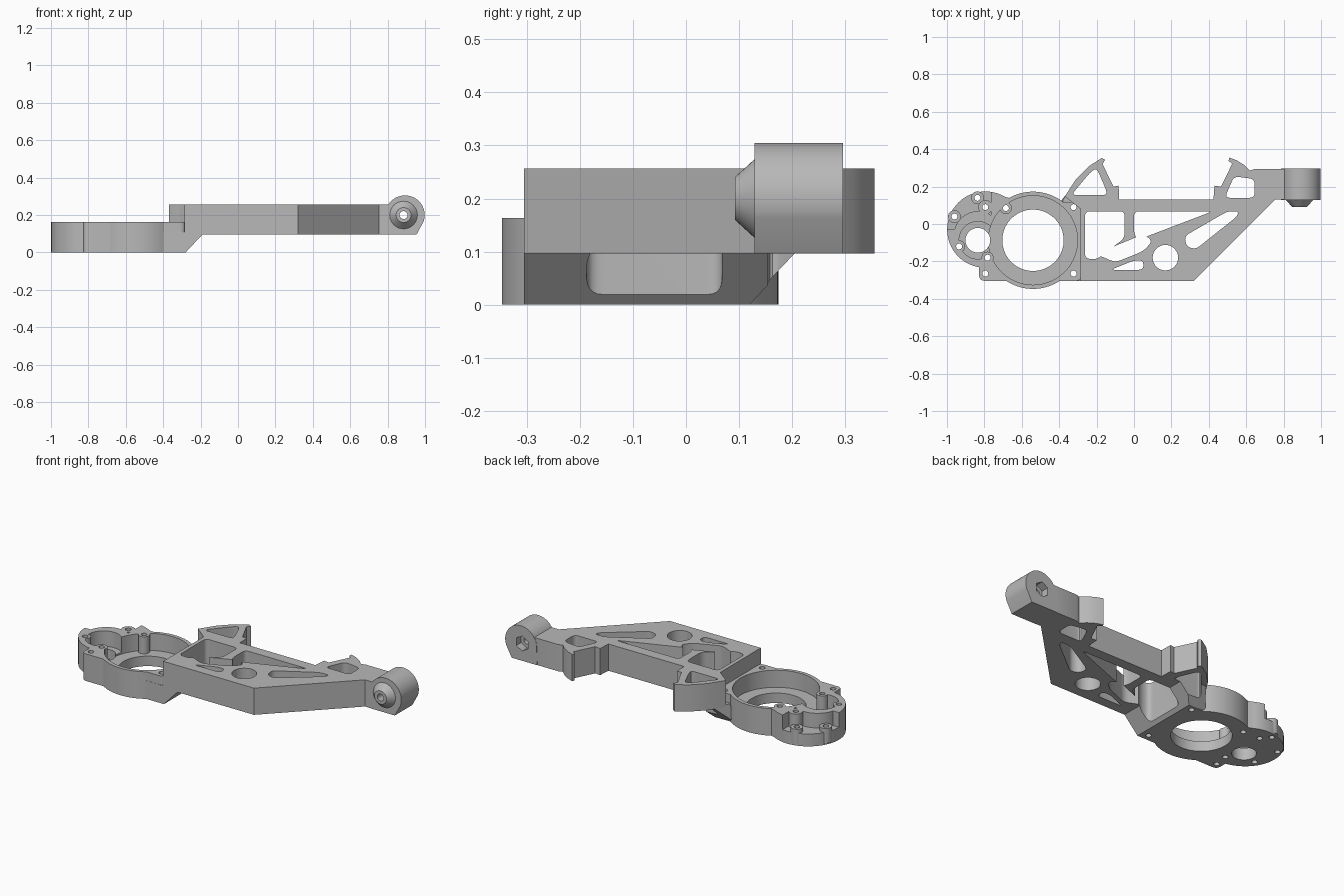
import bpy
import bmesh
from math import sin, cos, pi, radians
from mathutils import Vector, Matrix

cube = bpy.data.objects.get("Cube")
if cube:
    bpy.data.objects.remove(cube, do_unlink=True)

ARM_LOW, ARM_TOP, CASE_TOP = 0.096, 0.257, 0.163
RING = (-0.54, -0.087)
HUB = (-0.835, -0.087)
LOBE = (-0.795, -0.03)

grey = bpy.data.materials.new("light grey metal")
grey.use_nodes = True
colour = (0.48, 0.48, 0.48, 1)
grey.diffuse_color = colour
grey.node_tree.nodes["Principled BSDF"].inputs["Base Color"].default_value = colour


def finish(name, bm):
    bmesh.ops.recalc_face_normals(bm, faces=bm.faces)
    mesh = bpy.data.meshes.new(name)
    bm.to_mesh(mesh)
    bm.free()
    mesh.materials.append(grey)
    obj = bpy.data.objects.new(name, mesh)
    bpy.context.collection.objects.link(obj)
    return obj


def rounded(points, r):
    """Replace every corner with a short curve."""
    out = []
    pts = [Vector(p) for p in points]
    for i, p in enumerate(pts):
        a, b = pts[i - 1] - p, pts[(i + 1) % len(pts)] - p
        s = p + a.normalized() * min(r, a.length * 0.45)
        e = p + b.normalized() * min(r, b.length * 0.45)
        for k in range(6):
            t = k / 5
            out.append(s * (1 - t) ** 2 + p * 2 * t * (1 - t) + e * t * t)
    return out


def prism(name, points, z0, z1, r=0):
    if r:
        points = rounded(points, r)
    bm = bmesh.new()
    base = bm.faces.new([bm.verts.new((p[0], p[1], z0)) for p in points])
    up = bmesh.ops.extrude_face_region(bm, geom=[base])["geom"]
    bmesh.ops.translate(bm, vec=(0, 0, z1 - z0),
                        verts=[v for v in up if isinstance(v, bmesh.types.BMVert)])
    return finish(name, bm)


def disc(name, c, r, z0, z1, n=64):
    return prism(name, [(c[0] + r * cos(2 * pi * i / n), c[1] + r * sin(2 * pi * i / n))
                        for i in range(n)], z0, z1)


def cone_y(name, x, z, y0, y1, r0, r1, n=40):
    bm = bmesh.new()
    place = Matrix.Translation((x, (y0 + y1) / 2, z)) @ Matrix.Rotation(-pi / 2, 4, "X")
    bmesh.ops.create_cone(bm, cap_ends=True, segments=n, radius1=r0, radius2=r1,
                          depth=y1 - y0, matrix=place)
    return finish(name, bm)


def combine(target, tool, operation):
    mod = target.modifiers.new("combine", "BOOLEAN")
    mod.operation, mod.solver, mod.object = operation, "EXACT", tool
    bpy.ops.object.select_all(action="DESELECT")
    bpy.context.view_layer.objects.active = target
    target.select_set(True)
    bpy.ops.object.modifier_apply(modifier=mod.name)
    bpy.data.objects.remove(tool, do_unlink=True)


def add(target, tool):
    combine(target, tool, "UNION")


def cut(target, tool):
    combine(target, tool, "DIFFERENCE")


# Gear case: main ring, side lobe and square corner flange
body = disc("gear_case_and_arm", RING, 0.26, 0, CASE_TOP, 96)
add(body, disc("lobe", LOBE, 0.204, 0, CASE_TOP, 80))
add(body, prism("flange", [(-0.828, -0.304), (-0.281, -0.304), (-0.281, 0.118), (-0.828, 0.118)],
                0, CASE_TOP, 0.03))
add(body, prism("bridge", [(-0.82, 0.1), (-0.6, 0.1), (-0.67, 0.14), (-0.79, 0.173)], 0, CASE_TOP))

# Sloping underside between case and arm
bm = bmesh.new()
for x, y, z in [(-0.4, -0.305, 0), (-0.28, -0.305, 0), (-0.28, 0.12, 0), (-0.4, 0.11, 0),
                (-0.4, -0.305, 0.11), (-0.19, -0.305, ARM_LOW), (-0.18, -0.305, 0.11),
                (-0.19, 0.21, ARM_LOW), (-0.18, 0.21, 0.11), (-0.32, 0.215, 0.11), (-0.38, 0.13, 0.11)]:
    bm.verts.new((x, y, z))
bmesh.ops.convex_hull(bm, input=bm.verts)
add(body, finish("ramp", bm))

# Arm with its two hooked wings
arm = [(-0.285, -0.305), (0.32, -0.305), (0.755, 0.131), (0.82, 0.131), (0.82, 0.294),
       (0.645, 0.294), (0.62, 0.285), (0.59, 0.315), (0.55, 0.34), (0.51, 0.355), (0.505, 0.338),
       (0.525, 0.322), (0.465, 0.2), (0.43, 0.205), (0.425, 0.131), (-0.08, 0.131), (-0.082, 0.205),
       (-0.11, 0.2), (-0.168, 0.32), (-0.155, 0.343), (-0.172, 0.353), (-0.24, 0.31),
       (-0.31, 0.24), (-0.37, 0.148), (-0.285, 0.08)]
add(body, prism("arm", arm, ARM_LOW, ARM_TOP))

# Pivot barrel on the arm end, with a flat foot and conical nose
arc = [(0.893 + 0.105 * cos(radians(a)), 0.2 + 0.105 * sin(radians(a))) for a in range(-20, 186, 5)]
profile = arc + [(0.785, ARM_LOW), (0.955, ARM_LOW)]
barrel = prism("barrel", [(x, -z) for x, z in profile], 0.129, 0.296)
barrel.data.transform(Matrix.Rotation(-pi / 2, 4, "X"))
add(body, barrel)
add(body, cone_y("nose", 0.885, 0.2, 0.092, 0.14, 0.04, 0.084))
cut(body, cone_y("pivot_hole", 0.885, 0.2, 0.05, 0.4, 0.021, 0.021))
cut(body, cone_y("nut_pocket", 0.885, 0.2, 0.25, 0.4, 0.045, 0.045, 6))

# Truss pockets, cut right through
pockets = [
    [(-0.262, 0.068), (-0.05, 0.068), (-0.05, -0.075), (-0.2, -0.19), (-0.262, -0.185)],
    [(0, 0.068), (0.42, 0.068), (0.02, -0.085), (0, -0.05)],
    [(-0.205, -0.16), (0.05, -0.055), (0.1, -0.09), (0.05, -0.145), (-0.1, -0.205)],
    [(-0.125, -0.245), (0.05, -0.245), (0.05, -0.195), (0, -0.195)],
    [(0.27, -0.065), (0.5, 0.068), (0.56, 0.068), (0.55, 0.04), (0.33, -0.135), (0.28, -0.12)],
    [(-0.335, 0.155), (-0.145, 0.155), (-0.15, 0.185), (-0.2, 0.3), (-0.235, 0.275)],
    [(0.485, 0.14), (0.645, 0.14), (0.645, 0.24), (0.535, 0.255)],
]
for points in pockets:
    cut(body, prism("pocket", points, -0.1, 0.4, 0.028))
cut(body, disc("arm_bore", (0.168, -0.18), 0.068, -0.1, 0.4))

# Low open shelf outside the hub wall
shelf = disc("shelf", LOBE, 0.24, 0.075, 0.3)
cut(shelf, disc("hub_wall", (-0.835, -0.06), 0.128, 0, 0.4))
cut(shelf, disc("post_wall", (-0.795, 0.09), 0.038, 0, 0.4, 32))
cut(shelf, prism("keep", [(-0.765, -0.4), (-0.4, -0.4), (-0.4, 0.4), (-0.765, 0.4)], 0, 0.4))
cut(shelf, prism("keep", [(-1.2, -0.4), (-0.4, -0.4), (-0.4, -0.03), (-1.2, -0.03)], 0, 0.4))
cut(body, shelf)

# Round recesses, screw posts, then bores and screw holes
cut(body, disc("ring_recess", RING, 0.238, 0.06, 0.2, 96))
cut(body, disc("hub_recess", HUB, 0.1, 0.07, 0.2))
posts = [(-0.935, -0.12), (-0.783, -0.18), (-0.685, 0.085)]
for p in posts:
    add(body, disc("post", p, 0.032, 0.01, CASE_TOP, 32))
for p in [(-0.837, 0.14), (-0.96, 0.04)]:
    add(body, disc("low_post", p, 0.034, 0.01, 0.1, 32))
    posts.append(p)
for x in (-0.795, -0.323):
    posts += [(x, 0.09), (x, -0.265)]
cut(body, disc("ring_bore", RING, 0.164, -0.1, 0.2, 96))
cut(body, disc("hub_bore", HUB, 0.066, -0.1, 0.2))
for p in posts:
    cut(body, disc("screw_hole", p, 0.016, -0.1, 0.3, 20))

# One colour, smooth curves with crisp edges
body.data.materials.clear()
body.data.materials.append(grey)
for face in body.data.polygons:
    face.material_index = 0
bpy.ops.object.select_all(action="DESELECT")
body.select_set(True)
bpy.context.view_layer.objects.active = body
bpy.ops.object.shade_smooth_by_angle(angle=radians(30))
